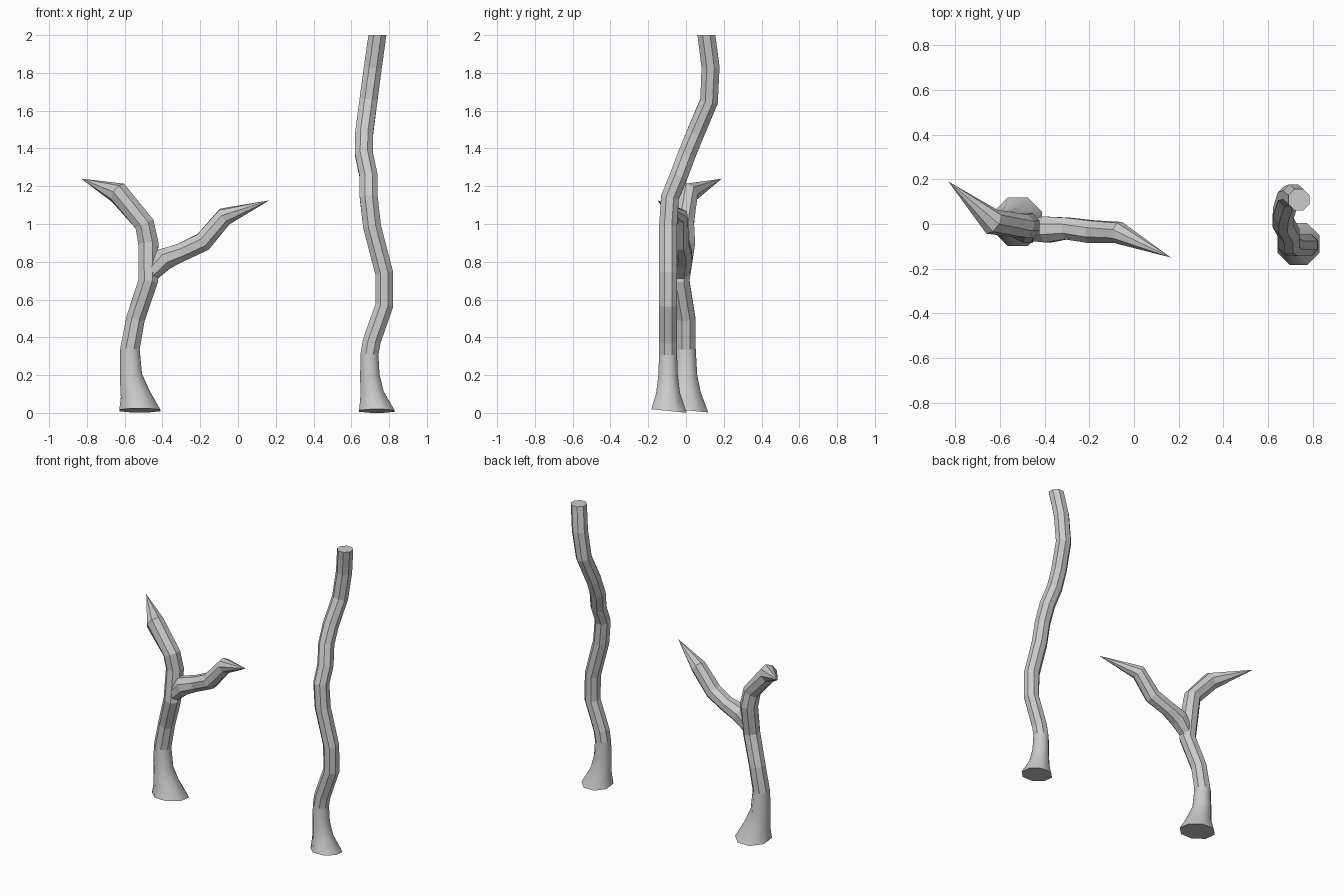
import bpy, bmesh
from math import cos, sin, tau
from mathutils import Vector

if "Cube" in bpy.data.objects:
    bpy.data.objects.remove(bpy.data.objects["Cube"])

SIDES = 8
UP = Vector((0, 0, 1))


def limb(name, path, flare=0, start=None, end=None):
    """Sweep an octagon along (x, y, z, radius) points; zero radius makes a tip.
    The first `flare` bands are smooth, the rest faceted."""
    bm = bmesh.new()
    pts = [Vector(p[:3]) for p in path]
    rings = []
    for i, (p, row) in enumerate(zip(pts, path)):
        r = row[3]
        if r == 0:
            rings.append([bm.verts.new(p)])
            continue
        a = (p - pts[i - 1]).normalized() if i else Vector()
        b = (pts[i + 1] - p).normalized() if i + 1 < len(pts) else Vector()
        t = (a + b).normalized()
        if i == 0 and start:
            t = Vector(start)
        if i == len(pts) - 1 and end:
            t = Vector(end)
        q = UP.rotation_difference(t)
        ring = []
        for k in range(SIDES):
            ang = tau * (k + 0.5) / SIDES
            ring.append(bm.verts.new(p + q @ Vector((cos(ang), sin(ang), 0)) * r * 1.05))
        rings.append(ring)
    bm.faces.new(rings[0][::-1])
    for i, (lo, hi) in enumerate(zip(rings, rings[1:])):
        for k in range(SIDES):
            n = (k + 1) % SIDES
            top = hi if len(hi) == 1 else [hi[n], hi[k]]
            bm.faces.new([lo[k], lo[n]] + top).smooth = i < flare
    if len(rings[-1]) > 1:
        bm.faces.new(rings[-1])
    bm.normal_update()
    me = bpy.data.meshes.new(name)
    bm.to_mesh(me)
    bm.free()
    ob = bpy.data.objects.new(name, me)
    bpy.context.collection.objects.link(ob)
    return ob


BASE_TILT = (0, 0.1, 1)   # rear rim sits lower than the front

# Tall winding trunk with a cut top
limb("tall_trunk", [
    (.735, -.09, .01, .097), (.71, -.095, .1, .065), (.698, -.095, .2, .053),
    (.696, -.095, .31, .049), (.708, -.095, .38, .049), (.775, -.095, .57, .049),
    (.774, -.095, .74, .049), (.71, -.095, .985, .049), (.692, -.085, 1.14, .049),
    (.692, -.04, 1.25, .049), (.667, .005, 1.37, .049), (.668, .05, 1.48, .049),
    (.69, .122, 1.65, .049), (.714, .13, 1.83, .049), (.738, .108, 2.0, .049),
], flare=3, start=BASE_TILT, end=UP)

# Forked trunk continuing into the left pointed branch
trunk = limb("forked_trunk", [
    (-.52, .01, .013, .112), (-.545, 0, .1, .08), (-.567, 0, .2, .061),
    (-.572, 0, .34, .053), (-.542, 0, .5, .051), (-.475, -.033, .7, .053),
    (-.475, -.005, .9, .055), (-.495, -.01, 1.0, .054),
    (-.635, .01, 1.165, .056), (-.83, .19, 1.24, 0),
], flare=3, start=BASE_TILT)

# Right pointed branch, merged into the trunk
branch = limb("right_branch", [
    (-.47, -.03, .73, .045), (-.39, -.025, .815, .06), (-.30, -.02, .85, .05),
    (-.185, -.035, .905, .052), (-.07, -.038, 1.04, .048), (.165, -.15, 1.125, 0),
])
mod = trunk.modifiers.new("join_branch", 'BOOLEAN')
mod.operation = 'UNION'
mod.solver = 'EXACT'
mod.object = branch
bpy.context.view_layer.objects.active = trunk
bpy.ops.object.modifier_apply(modifier=mod.name)
bpy.data.objects.remove(branch)
